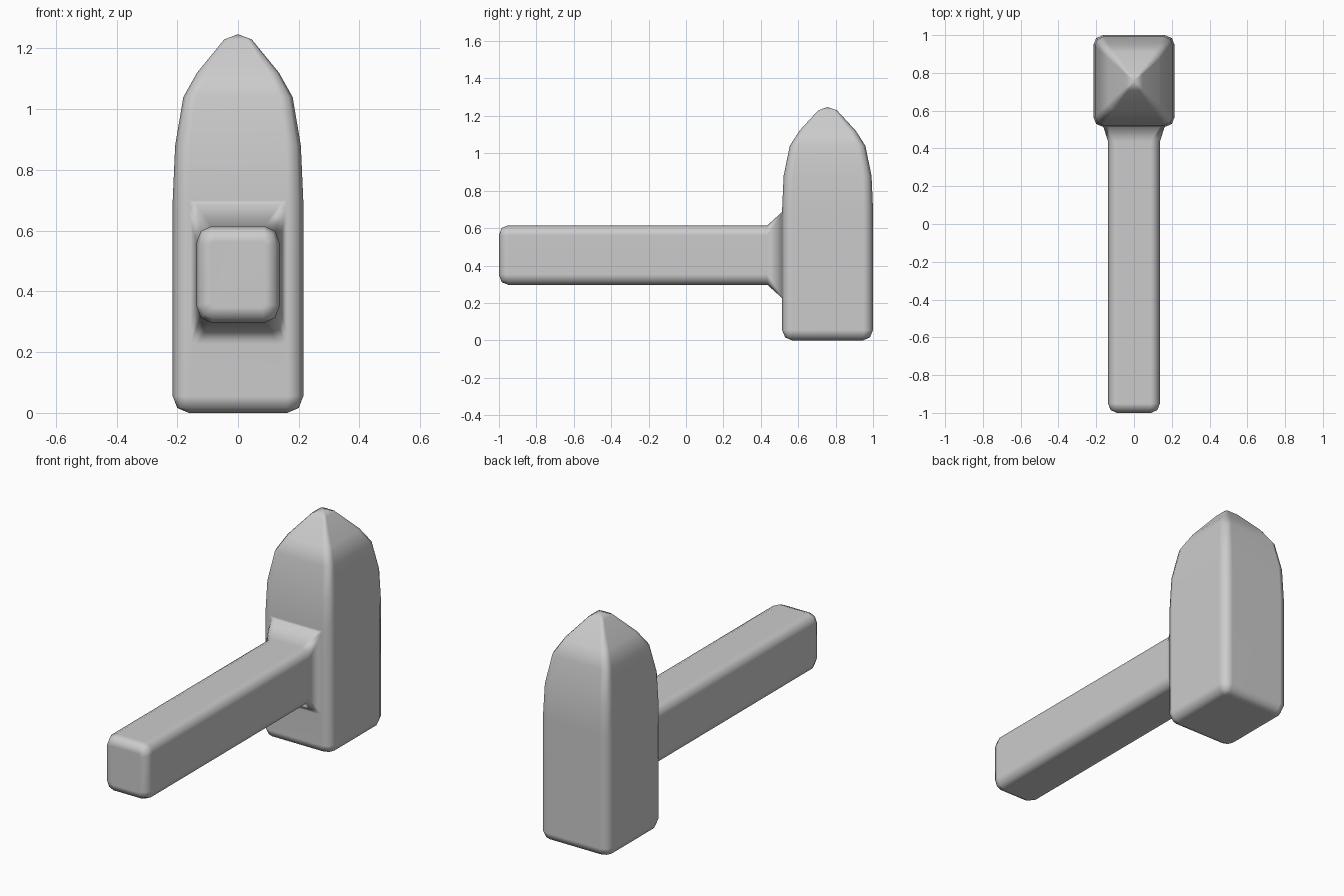
import bpy, bmesh, math
from mathutils import Vector

if "Cube" in bpy.data.objects:
    bpy.data.objects.remove(bpy.data.objects["Cube"])


def rounded_rect(a, b, ra, rb):
    """Rectangle of half sizes a, b with two-segment rounded corners."""
    pts = []
    for q, (sx, sy) in enumerate([(1, 1), (-1, 1), (-1, -1), (1, -1)]):
        for k in range(3):
            t = math.pi / 2 * q + math.pi / 4 * k
            pts.append((sx * (a - ra) + ra * math.cos(t),
                        sy * (b - rb) + rb * math.sin(t)))
    return pts


def loft(name, rings, tip=None):
    """Skin a list of point rings, capped at both ends or brought to a tip."""
    bm = bmesh.new()
    loops = [[bm.verts.new(p) for p in ring] for ring in rings]
    n = len(loops[0])
    for lo, hi in zip(loops, loops[1:]):
        for i in range(n):
            j = (i + 1) % n
            bm.faces.new((lo[i], lo[j], hi[j], hi[i]))
    bm.faces.new(loops[0])
    if tip:
        v = bm.verts.new(tip)
        for i in range(n):
            bm.faces.new((loops[-1][i], loops[-1][(i + 1) % n], v))
    else:
        bm.faces.new(loops[-1])
    bmesh.ops.recalc_face_normals(bm, faces=bm.faces)
    me = bpy.data.meshes.new(name)
    bm.to_mesh(me)
    bm.free()
    ob = bpy.data.objects.new(name, me)
    bpy.context.collection.objects.link(ob)
    return ob


# Hammer head: upright block tapering to a blunt point (z, half x, half y, radius)
CY = 0.757
head_profile = [
    (0.0, 0.162, 0.19, 0.012), (0.016, 0.2, 0.227, 0.04), (0.055, 0.215, 0.243, 0.052),
    (0.70, 0.215, 0.243, 0.052), (0.88, 0.207, 0.235, 0.048), (1.04, 0.18, 0.202, 0.042),
    (1.12, 0.135, 0.151, 0.032), (1.23, 0.045, 0.05, 0.014)]
head = loft("hammer_head",
            [[(x, CY + y, z) for x, y in rounded_rect(a, b, r, r)]
             for z, a, b, r in head_profile],
            tip=(0, CY, 1.247))

# Handle: long rounded bar with a flared collar (y, half x, half z, radius)
CZ = 0.456
handle_profile = [
    (-1.0, 0.09, 0.108, 0.012), (-0.985, 0.124, 0.145, 0.04), (-0.95, 0.137, 0.159, 0.05),
    (0.435, 0.137, 0.159, 0.05), (0.53, 0.167, 0.245, 0.02)]
handle = loft("handle",
              [[(x, y, CZ + z) for x, z in rounded_rect(a, b, r, r * 1.1)]
               for y, a, b, r in handle_profile])

# Join into one continuous surface
mod = head.modifiers.new("join", 'BOOLEAN')
mod.operation = 'UNION'
mod.solver = 'EXACT'
mod.object = handle
bpy.context.view_layer.objects.active = head
head.select_set(True)
bpy.ops.object.modifier_apply(modifier=mod.name)
bpy.data.objects.remove(handle)
head.name = "hammer"

# Soft shading that keeps the broad faces flat
for p in head.data.polygons:
    p.use_smooth = True
wn = head.modifiers.new("flat_faces", 'WEIGHTED_NORMAL')
wn.weight = 80
